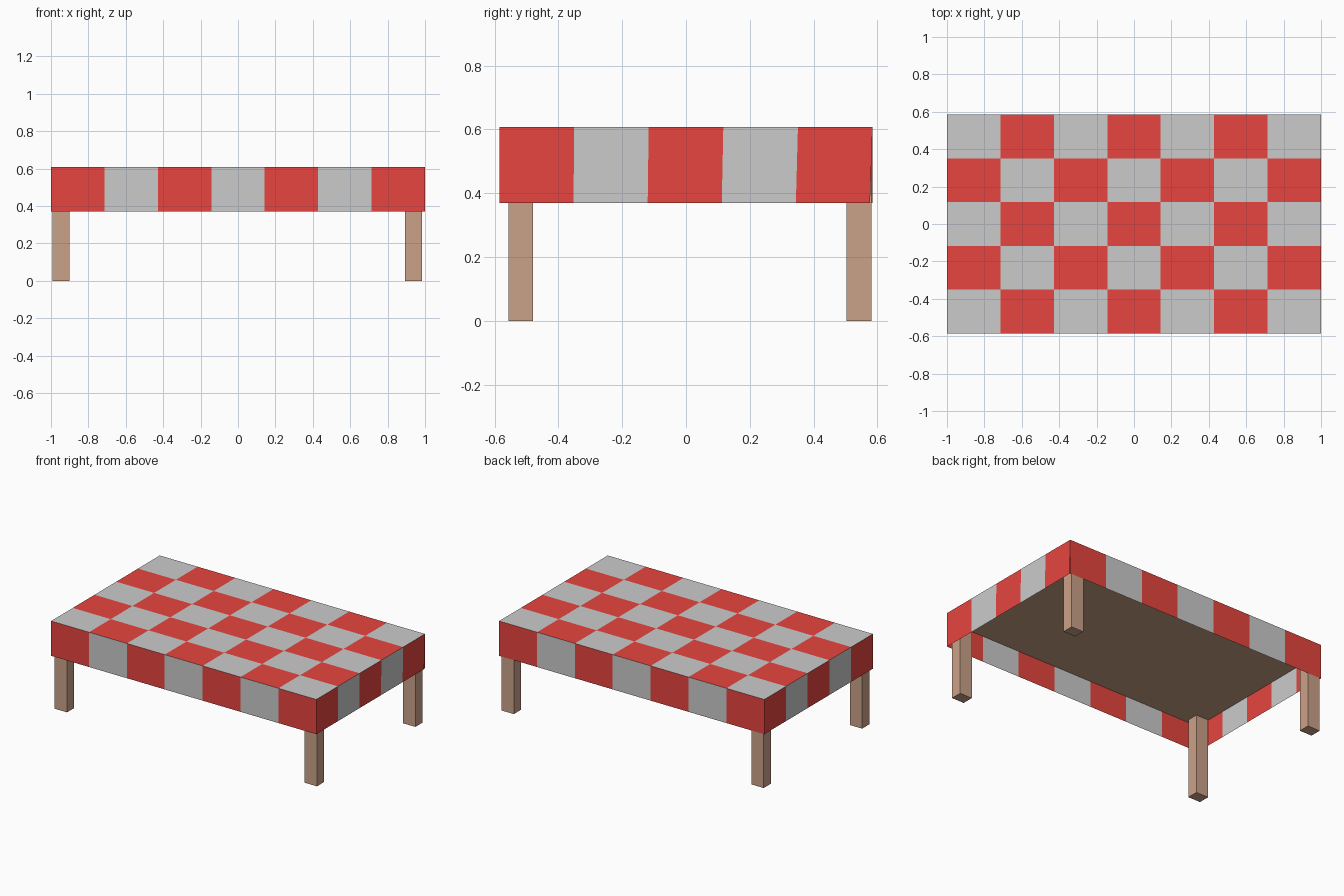
import bpy, bmesh

if "Cube" in bpy.data.objects:
    bpy.data.objects.remove(bpy.data.objects["Cube"])

TOP, HEM, UNDER = 0.607, 0.37, 0.545
HX, HY = 1.0, 0.585


def material(name, rgb):
    m = bpy.data.materials.new(name)
    m.diffuse_color = (*rgb, 1)
    m.use_nodes = True
    m.node_tree.nodes["Principled BSDF"].inputs["Base Color"].default_value = m.diffuse_color
    return m


red = material("red_cloth", (0.8, 0.06, 0.05))
grey = material("grey_cloth", (0.7, 0.7, 0.7))
wood = material("wood", (0.6, 0.36, 0.25))


def finish(bm, name, mats):
    me = bpy.data.meshes.new(name)
    bm.to_mesh(me)
    bm.free()
    for m in mats:
        me.materials.append(m)
    ob = bpy.data.objects.new(name, me)
    bpy.context.collection.objects.link(ob)
    return ob


def checks(name, a, b, c, d, nu, nv, first):
    """Chequered patch a-b-c-d; 'first' is the colour of the corner square."""
    bm = bmesh.new()

    def at(i, j):
        u, v = i / nu, j / nv
        return [(p * (1 - u) + q * u) * (1 - v) + (s * (1 - u) + r * u) * v
                for p, q, r, s in zip(a, b, c, d)]

    vs = [[bm.verts.new(at(i, j)) for j in range(nv + 1)] for i in range(nu + 1)]
    for i in range(nu):
        for j in range(nv):
            f = bm.faces.new((vs[i][j], vs[i + 1][j], vs[i + 1][j + 1], vs[i][j + 1]))
            f.material_index = (i + j + first) % 2
    return finish(bm, name, (red, grey))


def box(name, x0, x1, y0, y1, z0, z1):
    bm = bmesh.new()
    bmesh.ops.create_cube(bm, size=1)
    for v in bm.verts:
        v.co = (x1 if v.co.x > 0 else x0, y1 if v.co.y > 0 else y0, z1 if v.co.z > 0 else z0)
    return finish(bm, name, (wood,))


# Tablecloth top
checks("cloth_top", (-HX, -HY, TOP), (HX, -HY, TOP), (HX, HY, TOP), (-HX, HY, TOP), 7, 5, 1)

# Hanging cloth sides; the right one is slightly open at its back corner
corners = [(-HX, -HY), (HX, -HY), (HX, HY), (-HX, HY)]
for k, side in enumerate(("front", "right", "back", "left")):
    p, q = corners[k], corners[(k + 1) % 4]
    q_low = (HX, HY - 0.008) if side == "right" else q
    checks(f"cloth_{side}", (*p, HEM), (*q_low, HEM), (*q, TOP), (*p, TOP),
           7 if k % 2 == 0 else 5, 1, 0)

# Wooden table top under the cloth
box("table_top", -0.995, 0.995, -0.58, 0.58, UNDER, TOP - 0.005)

# Legs
for xn, x0, x1 in (("left", -0.993, -0.9), ("right", 0.892, 0.985)):
    for yn, y0, y1 in (("front", -0.556, -0.479), ("back", 0.504, 0.581)):
        box(f"{yn}_{xn}_leg", x0, x1, y0, y1, 0, UNDER + 0.01)
